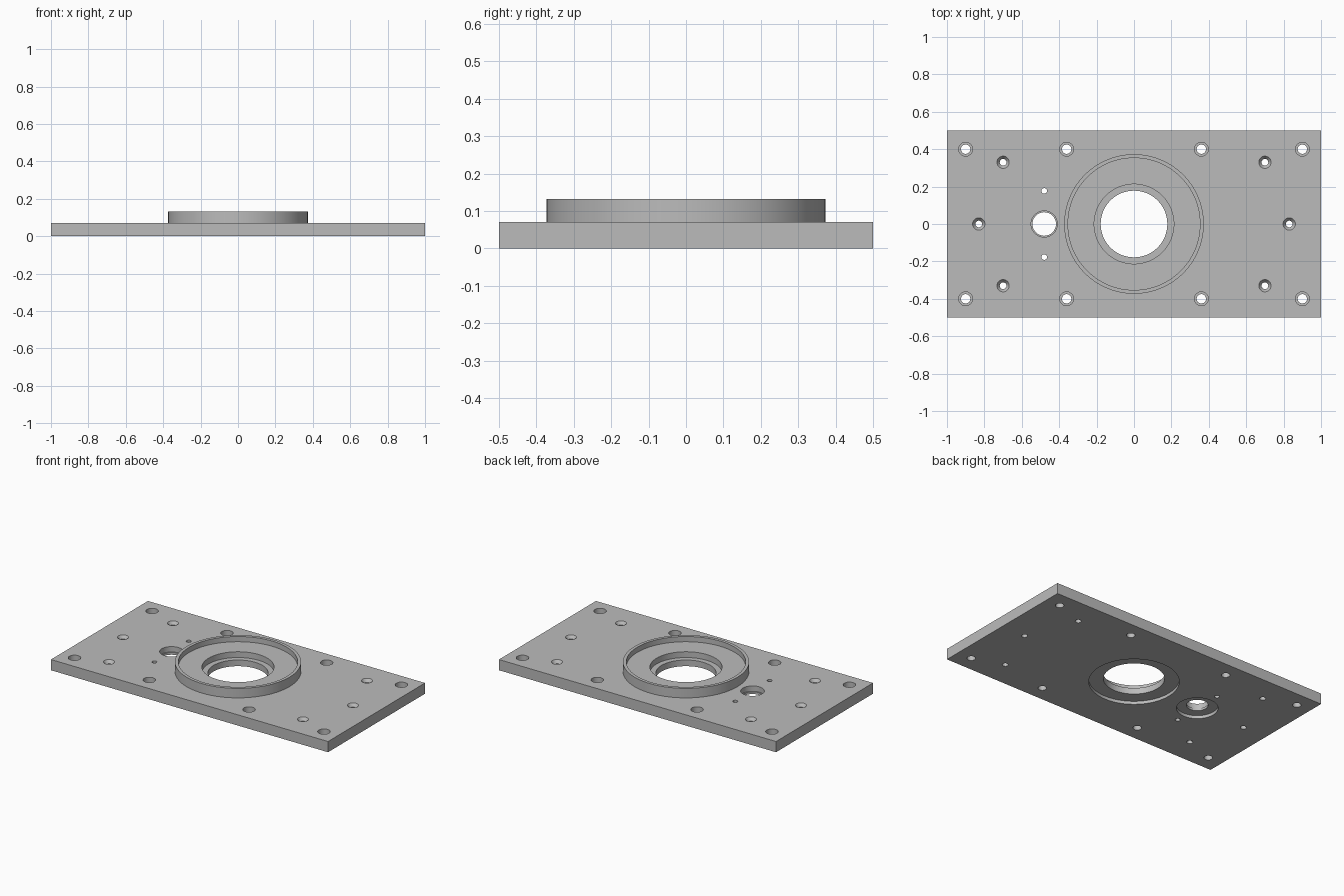
import bpy, bmesh, math
from mathutils import Matrix, Vector

cube = bpy.data.objects.get("Cube")
if cube:
    bpy.data.objects.remove(cube, do_unlink=True)

metal = bpy.data.materials.new("grey metal")
metal.use_nodes = True
GREY = (0.5, 0.5, 0.5, 1)
metal.diffuse_color = GREY
metal.node_tree.nodes["Principled BSDF"].inputs["Base Color"].default_value = GREY

TOP = 0.07      # top of the flat plate
LOW, HIGH = -0.05, 0.2   # cutters overshoot the body


def add_object(name, bm):
    bmesh.ops.recalc_face_normals(bm, faces=bm.faces)
    mesh = bpy.data.meshes.new(name)
    bm.to_mesh(mesh)
    bm.free()
    mesh.materials.append(metal)
    obj = bpy.data.objects.new(name, mesh)
    bpy.context.collection.objects.link(obj)
    return obj


def lathe(bm, profile, x=0, y=0, steps=32):
    """Closed solid of revolution from (radius, z) points, capped at both ends."""
    rings = []
    for r, z in profile:
        rings.append([bm.verts.new((x + r * math.cos(i * math.tau / steps),
                                    y + r * math.sin(i * math.tau / steps), z))
                      for i in range(steps)])
    for a, b in zip(rings, rings[1:]):
        for i in range(steps):
            j = (i + 1) % steps
            bm.faces.new((a[i], a[j], b[j], b[i]))
    bm.faces.new(rings[0][::-1])
    bm.faces.new(rings[-1])


def apply_boolean(target, tool, operation):
    mod = target.modifiers.new(operation.lower(), "BOOLEAN")
    mod.operation = operation
    mod.solver = "EXACT"
    mod.object = tool
    bpy.context.view_layer.objects.active = target
    bpy.ops.object.modifier_apply(modifier=mod.name)
    bpy.data.objects.remove(tool, do_unlink=True)


# Rectangular plate
bm = bmesh.new()
bmesh.ops.create_cube(bm, size=1, matrix=Matrix.Translation((0, 0, TOP / 2))
                      @ Matrix.Diagonal(Vector((2, 1, TOP, 1))))
plate = add_object("mounting_plate", bm)

# Round raised boss
bm = bmesh.new()
lathe(bm, [(0.373, 0.04), (0.373, 0.132)], steps=96)
apply_boolean(plate, add_object("boss", bm), "UNION")

# All holes
bm = bmesh.new()

# Stepped central bore with rim recess and underside recess
lathe(bm, [(0.263, LOW), (0.263, 0.02), (0.178, 0.02), (0.178, 0.06),
           (0.213, 0.06), (0.213, 0.098), (0.353, 0.098), (0.353, HIGH)], steps=96)

# Stepped side bore and its two pin holes
lathe(bm, [(0.121, LOW), (0.121, 0.02), (0.063, 0.02), (0.063, 0.035),
           (0.07, 0.035), (0.07, HIGH)], x=-0.48, steps=48)
for y in (-0.177, 0.177):
    lathe(bm, [(0.015, LOW), (0.015, HIGH)], -0.48, y, 24)

# Counterbored bolt holes along the long edges
for x in (-0.9, -0.36, 0.36, 0.9):
    for y in (-0.4, 0.4):
        lathe(bm, [(0.025, LOW), (0.025, 0.03), (0.037, 0.03), (0.037, HIGH)], x, y)

# Countersunk screw holes
for side in (-1, 1):
    for x, y in ((0.7, -0.33), (0.7, 0.33), (0.83, 0)):
        lathe(bm, [(0.018, LOW), (0.018, 0.05), (0.033, TOP), (0.033, HIGH)],
              side * x, y)

apply_boolean(plate, add_object("hole_cutters", bm), "DIFFERENCE")

# Smooth round walls, crisp edges
bpy.ops.object.select_all(action="DESELECT")
plate.select_set(True)
bpy.context.view_layer.objects.active = plate
bpy.ops.object.shade_smooth_by_angle(angle=math.radians(30))
